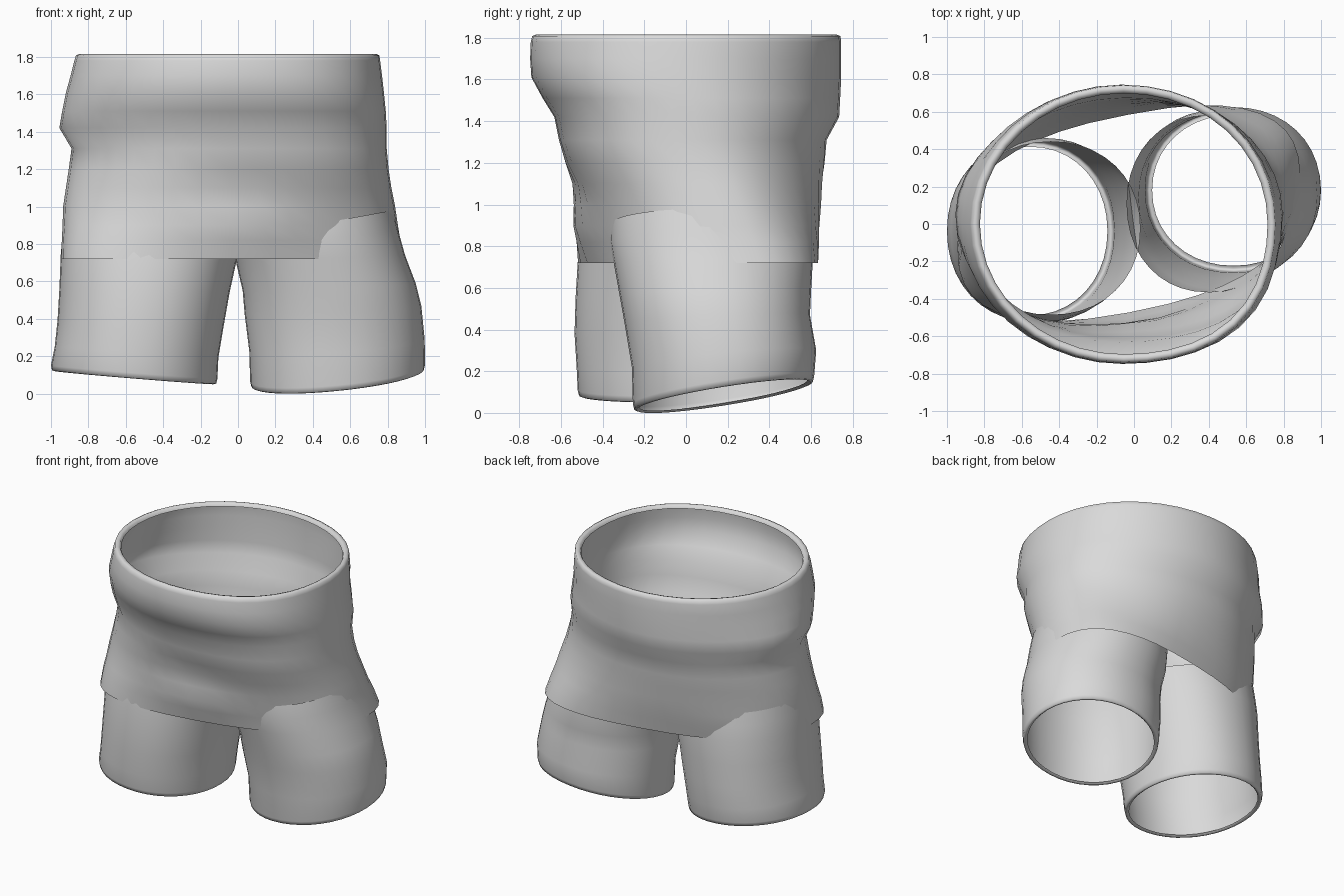
import bpy
import bmesh
import math

SEGMENTS = 40

cloth = bpy.data.materials.new("light_grey_cloth")
cloth.diffuse_color = (0.7, 0.7, 0.7, 1.0)


def sgn_pow(v, e):
    return math.copysign(abs(v) ** e, v)


def ring(z, x0, x1, y0, y1, power=2.0, shear=0.0, quads=(0, 0, 0, 0),
         tilt_x=0.0, tilt_y=0.0, inset=0.0):
    """Superellipse loop, optionally twisted, tilted, or fuller in one quadrant.
    quads order: back right, back left, front left, front right."""
    cx, cy = (x0 + x1) / 2, (y0 + y1) / 2
    rx, ry = (x1 - x0) / 2 - inset, (y1 - y0) / 2 - inset
    pts = []
    for i in range(SEGMENTS):
        a = 2 * math.pi * i / SEGMENTS
        k = 1 + quads[i * 4 // SEGMENTS] * math.sin(2 * a) ** 2
        u = k * sgn_pow(math.cos(a), 2 / power)
        v = k * sgn_pow(math.sin(a), 2 / power)
        pts.append([cx + rx * u, cy + ry * v + shear * rx * u,
                    z + tilt_x * u + tilt_y * v])
    return pts


def tube(name, rings):
    """Join loops, ordered from top to bottom, into an open cloth sheet."""
    bm = bmesh.new()
    loops = [[bm.verts.new(p) for p in r] for r in rings]
    for a, b in zip(loops, loops[1:]):
        for i in range(SEGMENTS):
            j = (i + 1) % SEGMENTS
            bm.faces.new((a[i], b[i], b[j], a[j]))
    mesh = bpy.data.meshes.new(name)
    bm.to_mesh(mesh)
    bm.free()
    mesh.materials.append(cloth)
    obj = bpy.data.objects.new(name, mesh)
    bpy.context.collection.objects.link(obj)
    bpy.ops.object.select_all(action='DESELECT')
    obj.select_set(True)
    bpy.context.view_layer.objects.active = obj
    bpy.ops.object.shade_smooth_by_angle(angle=math.radians(65))
    return obj


# Hips: turned-in waist rim, raised waistband, then sheet twisting toward the legs
waist = (-0.87, 0.76, -0.742, 0.745)
full = (0.01, 0.0, 0.0, 0.045)
band = (0.0, -0.02, 0.0, 0.055)
hips = [
    ring(1.79, *waist, quads=full, inset=0.046),
    ring(1.81, *waist, quads=full, inset=0.038),
    ring(1.815, *waist, quads=full, inset=0.02),
    ring(1.808, *waist, quads=full, inset=0.004),
    ring(1.78, -0.875, 0.76, -0.745, 0.745, quads=full),
    ring(1.70, -0.895, 0.77, -0.748, 0.745, quads=full),
    ring(1.61, -0.92, 0.78, -0.742, 0.745, quads=band),
    ring(1.51, -0.94, 0.79, -0.688, 0.74, quads=band),
    ring(1.42, -0.955, 0.795, -0.632, 0.735, quads=(0, -0.04, 0, 0.05)),
    ring(1.31, -0.89, 0.795, -0.61, 0.675, 2.1, 0.01, (-0.01, -0.02, -0.01, 0.04)),
    ring(1.20, -0.905, 0.805, -0.585, 0.665, 2.15, 0.04, (-0.03, -0.02, -0.015, 0.03)),
    ring(1.10, -0.92, 0.82, -0.555, 0.65, 2.2, 0.075, (-0.04, -0.02, -0.02, 0.025)),
    ring(1.00, -0.935, 0.84, -0.525, 0.638, 2.25, 0.11, (-0.04, -0.02, -0.02, 0.02)),
    ring(0.90, -0.938, 0.855, -0.505, 0.622, 2.35, 0.14, (-0.03, -0.01, -0.01, 0.02)),
    ring(0.82, -0.942, 0.868, -0.485, 0.605, 2.45, 0.165, (-0.01, 0, 0, 0.015)),
    ring(0.72, -0.945, 0.89, -0.468, 0.585, 2.55, 0.19, (0, 0, 0, 0.01)),
]
# Soft dent and fold across the middle of the front
for loop in hips[9:]:
    for p in loop:
        if p[1] < 0:
            across = math.exp(-(p[0] / 0.3) ** 2)
            p[1] += 0.025 * across * math.exp(-((p[2] - 1.1) / 0.09) ** 2)
            p[1] -= 0.03 * across * math.exp(-((p[2] - 0.88) / 0.12) ** 2)
tube("hips", hips)


# Each leg is a tube tucked inside the hips, with a hem turned inward
def leg(name, rows, hem, tilt_x, tilt_y):
    rings = [ring(*row[:5], power=2.12, tilt_x=row[5], tilt_y=row[6]) for row in rows]
    z = hem[0]
    for dz, inset in ((0.03, 0.0), (0.004, 0.006), (0.0, 0.018), (0.012, 0.032)):
        rings.append(ring(z + dz, *hem[1:], power=2.08, tilt_x=tilt_x,
                          tilt_y=tilt_y, inset=inset))
    tube(name, rings)


leg("left_leg", [
    (0.90, -0.925, 0.035, -0.485, 0.44, -0.06, 0.0),
    (0.82, -0.937, 0.015, -0.505, 0.45, -0.04, 0.0),
    (0.72, -0.948, -0.01, -0.52, 0.46, -0.02, 0.0),
    (0.55, -0.955, -0.045, -0.53, 0.46, -0.01, 0.0),
    (0.38, -0.965, -0.075, -0.535, 0.46, -0.01, 0.0),
    (0.22, -0.98, -0.105, -0.525, 0.455, -0.03, 0.0),
], (0.085, -1.0, -0.11, -0.52, 0.445), -0.035, 0.005)

leg("right_leg", [
    (0.90, -0.04, 0.83, -0.365, 0.58, 0.08, 0.0),
    (0.82, -0.025, 0.857, -0.365, 0.595, 0.05, 0.0),
    (0.72, -0.01, 0.893, -0.347, 0.608, 0.02, 0.0),
    (0.57, 0.025, 0.95, -0.318, 0.60, 0.02, 0.01),
    (0.45, 0.035, 0.98, -0.295, 0.595, 0.02, 0.02),
    (0.26, 0.06, 0.998, -0.26, 0.625, 0.03, 0.04),
], (0.08, 0.065, 1.0, -0.255, 0.615), 0.045, 0.066)
